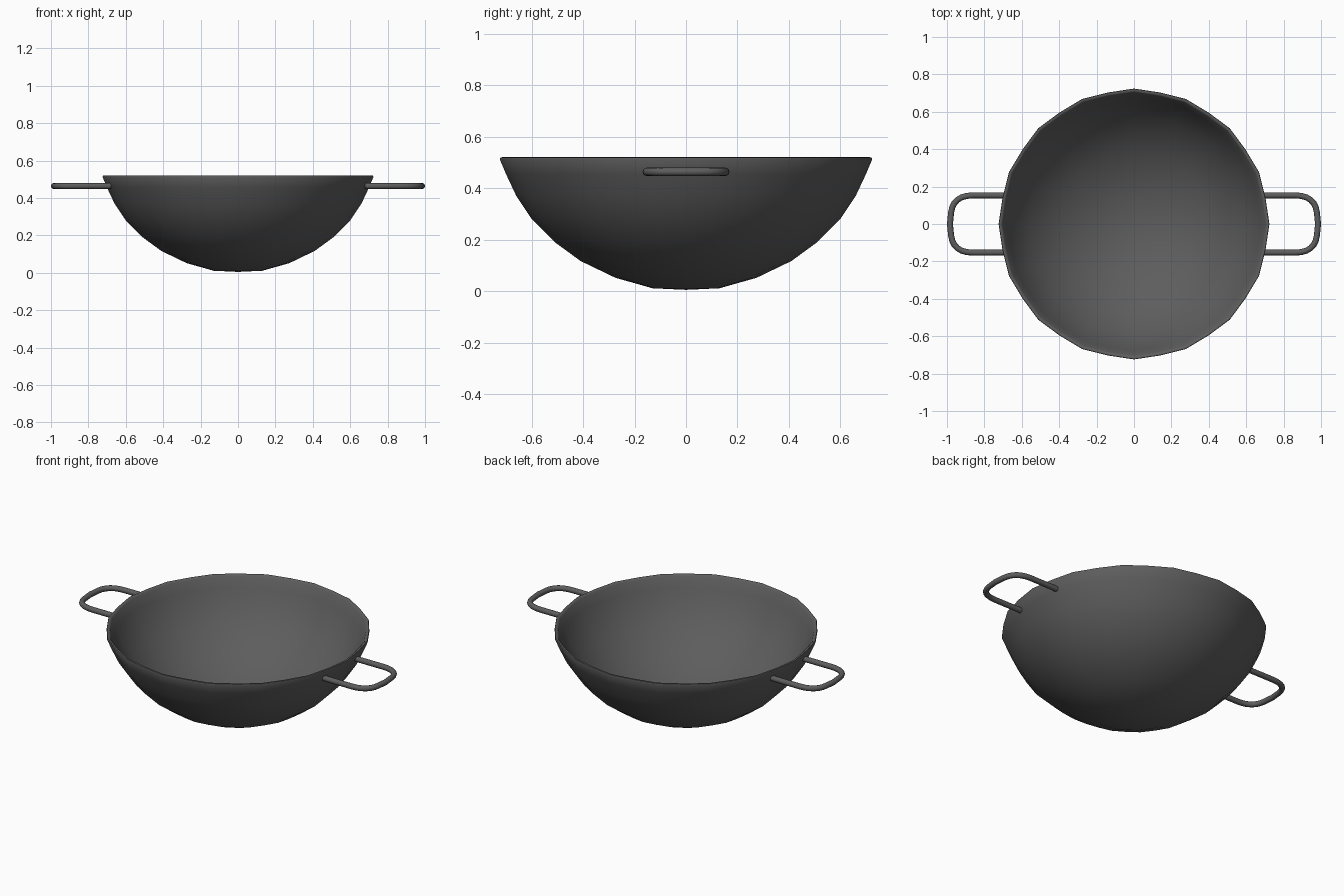
import bpy, bmesh, math
from mathutils import Vector

if "Cube" in bpy.data.objects:
    bpy.data.objects.remove(bpy.data.objects["Cube"])

iron = bpy.data.materials.new("dark iron")
iron.diffuse_color = (0.11, 0.11, 0.11, 1)
iron.use_nodes = True
iron.node_tree.nodes["Principled BSDF"].inputs["Base Color"].default_value = iron.diffuse_color


def finish(obj, angle):
    obj.data.materials.append(iron)
    bpy.ops.object.select_all(action='DESELECT')
    obj.select_set(True)
    bpy.context.view_layer.objects.active = obj
    bpy.ops.object.shade_smooth_by_angle(angle=math.radians(angle))


def mesh_object(name, bm):
    bmesh.ops.recalc_face_normals(bm, faces=bm.faces)
    me = bpy.data.meshes.new(name)
    bm.to_mesh(me)
    bm.free()
    obj = bpy.data.objects.new(name, me)
    bpy.context.collection.objects.link(obj)
    return obj


# Bowl: closed double-walled profile, turned with a slightly faceted outline
profile = [(0, 0.005), (0.13, 0.011), (0.275, 0.052), (0.41, 0.117),
           (0.51, 0.19), (0.60, 0.28), (0.66, 0.37), (0.70, 0.455),
           (0.724, 0.512), (0.722, 0.52), (0.712, 0.521), (0.704, 0.512),
           (0.68, 0.455), (0.64, 0.375), (0.582, 0.292), (0.496, 0.205),
           (0.40, 0.135), (0.268, 0.072), (0.13, 0.032), (0, 0.025)]
SEG = 32
bm = bmesh.new()
rings = []
for r, z in profile:
    if r == 0:
        rings.append([bm.verts.new((0, 0, z))] * SEG)
        continue
    ring = []
    for i in range(SEG):
        a = 2 * math.pi * i / SEG
        k = r * (0.99 if i % 2 else 1.0)
        ring.append(bm.verts.new((k * math.cos(a), k * math.sin(a), z)))
    rings.append(ring)
for lo, hi in zip(rings, rings[1:]):
    for i in range(SEG):
        j = (i + 1) % SEG
        quad = list(dict.fromkeys((lo[i], lo[j], hi[j], hi[i])))
        bm.faces.new(quad)
finish(mesh_object("bowl", bm), 60)

# Handles: round bar swept along a rounded U, one on each side
R = 0.016
half = [Vector((0.68, 0.152)), Vector((0.78, 0.153))]
corner = [Vector((0.86, 0.153)), Vector((0.968, 0.153)), Vector((0.978, 0.06))]
for i in range(7):
    t = i / 6
    half.append((1 - t) ** 2 * corner[0] + 2 * t * (1 - t) * corner[1] + t * t * corner[2])
half.append(Vector((0.984, 0)))
path = half + [Vector((p.x, -p.y)) for p in reversed(half[:-1])]

for side, name in ((1, "right_handle"), (-1, "left_handle")):
    bm = bmesh.new()
    rings = []
    for i, p in enumerate(path):
        d = (path[min(i + 1, len(path) - 1)] - path[max(i - 1, 0)]).normalized()
        ring = []
        for k in range(12):
            a = 2 * math.pi * k / 12
            off = R * math.cos(a)
            ring.append(bm.verts.new((side * (p.x - d.y * off), p.y + d.x * off,
                                      0.464 + R * math.sin(a))))
        rings.append(ring)
    for lo, hi in zip(rings, rings[1:]):
        for k in range(12):
            j = (k + 1) % 12
            bm.faces.new((lo[k], lo[j], hi[j], hi[k]))
    bm.faces.new(rings[0])
    bm.faces.new(rings[-1])
    finish(mesh_object(name, bm), 45)
